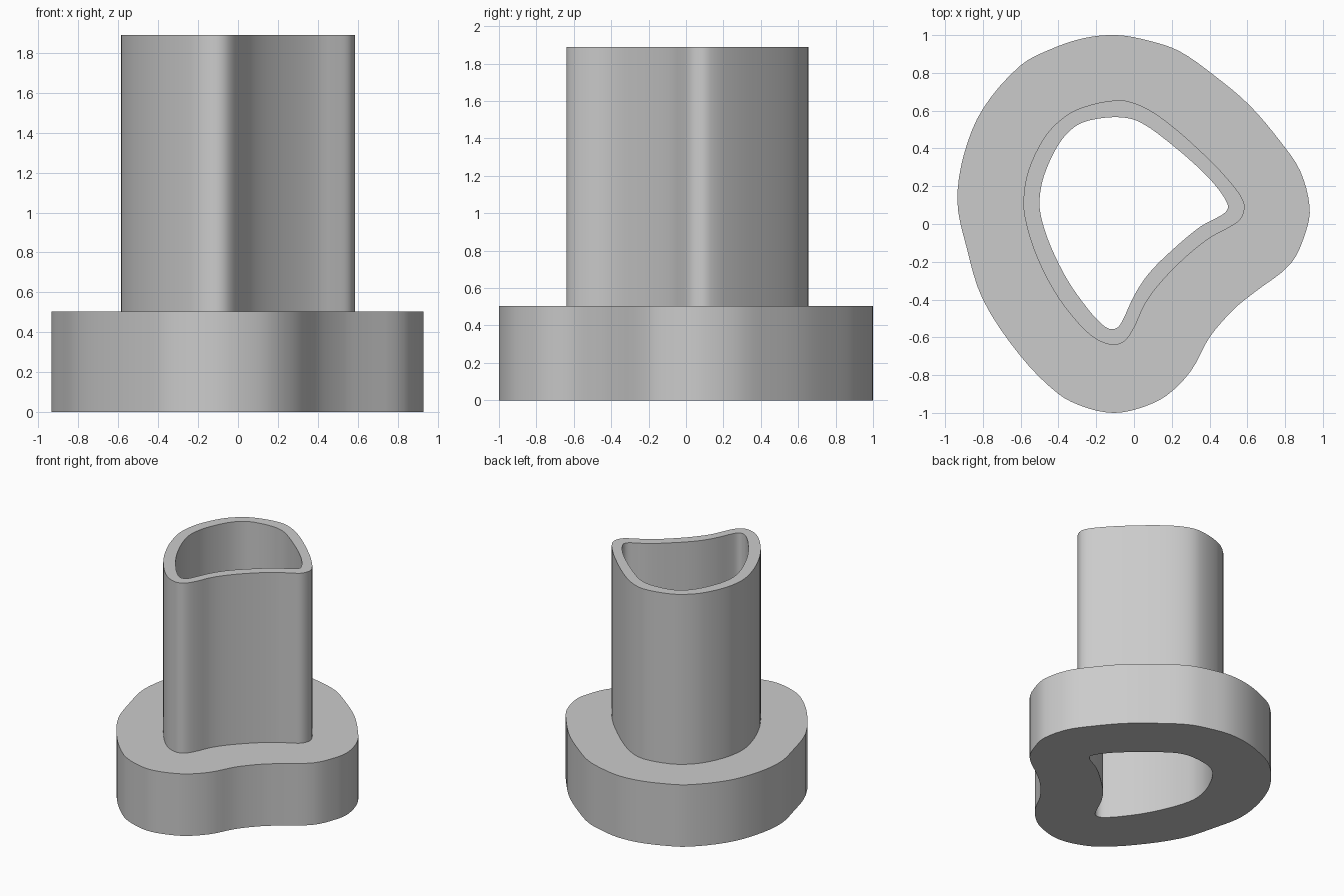
import bpy
import bmesh
import math
from mathutils import Vector
from mathutils.geometry import interpolate_bezier

cube = bpy.data.objects.get("Cube")
if cube:
    bpy.data.objects.remove(cube, do_unlink=True)

FLANGE_TOP = 0.505
TUBE_TOP = 1.89
STEPS = 4  # straight pieces between two neighbouring profile points

# Profiles, clockwise from the back
flange_profile = [
    (-.09, 1), (.08, .97), (.24, .915), (.42, .79), (.61, .63), (.78, .43),
    (.88, .28), (.93, .09), (.91, -.04), (.83, -.21), (.64, -.36), (.53, -.45),
    (.4, -.6), (.3, -.78), (.17, -.91), (.03, -.975), (-.11, -1), (-.26, -.97),
    (-.4, -.9), (-.6, -.7), (-.8, -.4), (-.89, -.11), (-.935, .12), (-.9, .37),
    (-.8, .61), (-.6, .84), (-.43, .93), (-.26, .985)]
tube_profile = [
    (-.08, .655), (.05, .62), (.2, .52), (.4, .34), (.52, .21), (.575, .13),
    (.585, .08), (.56, .02), (.5, -.02), (.4, -.075), (.28, -.17), (.15, -.3),
    (.06, -.42), (0, -.55), (-.05, -.62), (-.11, -.64), (-.2, -.61),
    (-.3, -.52), (-.42, -.36), (-.52, -.16), (-.575, .02), (-.585, .13),
    (-.56, .28), (-.48, .45), (-.39, .55), (-.28, .615)]
hole_profile = [
    (-.07, .565), (.04, .535), (.2, .42), (.36, .28), (.45, .18), (.497, .1),
    (.49, .07), (.46, .045), (.35, -.015), (.2, -.14), (.08, -.26), (0, -.38),
    (-.06, -.51), (-.09, -.55), (-.13, -.555), (-.17, -.53), (-.24, -.455),
    (-.35, -.3), (-.44, -.12), (-.49, .03), (-.5, .13), (-.475, .26),
    (-.4, .42), (-.32, .51), (-.23, .55)]


def smooth_loop(profile):
    """Round a closed profile with a Bezier piece between each pair of points."""
    pts = [Vector((x, y, 0)) for x, y in profile]
    n = len(pts)
    tangents = [(pts[(i + 1) % n] - pts[i - 1]).normalized() for i in range(n)]
    loop = []
    for i in range(n):
        j = (i + 1) % n
        reach = (pts[j] - pts[i]).length / 3
        piece = interpolate_bezier(pts[i], pts[i] + tangents[i] * reach,
                                   pts[j] - tangents[j] * reach, pts[j], STEPS + 1)
        loop += piece[:-1]
    return loop


def ring(bm, loop, z):
    """Add a closed ring of edges at height z."""
    verts = [bm.verts.new((p.x, p.y, z)) for p in loop]
    edges = [bm.edges.new((verts[i - 1], verts[i])) for i in range(len(verts))]
    return verts, edges


def wall(bm, low, high):
    """Join two equal rings with upright faces."""
    a, b = low[0], high[0]
    for i in range(len(a)):
        bm.faces.new((a[i - 1], a[i], b[i], b[i - 1]))


def flat(bm, outer, inner):
    """Fill the flat band between two rings."""
    bmesh.ops.triangle_fill(bm, use_beauty=True, edges=outer[1] + inner[1])


flange = smooth_loop(flange_profile)
tube = smooth_loop(tube_profile)
hole = smooth_loop(hole_profile)

bm = bmesh.new()
flange_low, flange_high = ring(bm, flange, 0), ring(bm, flange, FLANGE_TOP)
tube_low, tube_high = ring(bm, tube, FLANGE_TOP), ring(bm, tube, TUBE_TOP)
hole_low, hole_high = ring(bm, hole, 0), ring(bm, hole, TUBE_TOP)

# Underside, flange shoulder and tube rim
flat(bm, flange_low, hole_low)
flat(bm, flange_high, tube_low)
flat(bm, tube_high, hole_high)

# Flange side, tube side and through hole
wall(bm, flange_low, flange_high)
wall(bm, tube_low, tube_high)
wall(bm, hole_low, hole_high)
bmesh.ops.recalc_face_normals(bm, faces=bm.faces)

mesh = bpy.data.meshes.new("flanged_sleeve")
bm.to_mesh(mesh)
bm.free()
sleeve = bpy.data.objects.new("flanged_sleeve", mesh)
bpy.context.collection.objects.link(sleeve)

# Plain grey
grey = bpy.data.materials.new("plain grey")
grey.use_nodes = True
colour = (0.6, 0.6, 0.6, 1)
grey.diffuse_color = colour
grey.node_tree.nodes["Principled BSDF"].inputs["Base Color"].default_value = colour
mesh.materials.append(grey)

# Smooth walls with sharp rims
bpy.ops.object.select_all(action="DESELECT")
sleeve.select_set(True)
bpy.context.view_layer.objects.active = sleeve
bpy.ops.object.shade_smooth_by_angle(angle=math.radians(30))
